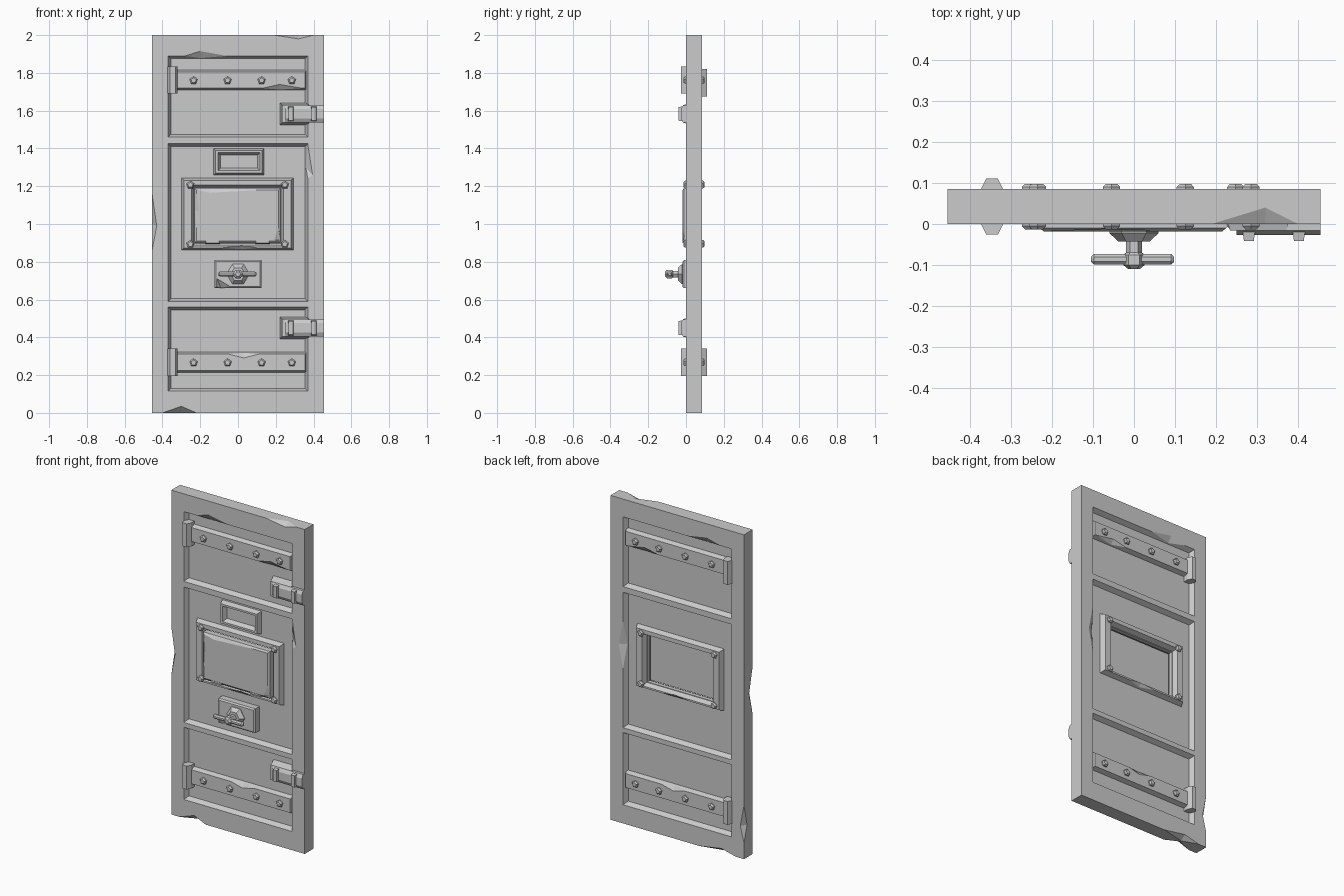
import bpy, bmesh, math
from mathutils import Vector

if "Cube" in bpy.data.objects:
    bpy.data.objects.remove(bpy.data.objects["Cube"], do_unlink=True)

GREY = (0.6, 0.6, 0.6, 1)
metal = bpy.data.materials.new("grey_metal")
metal.use_nodes = True
metal.diffuse_color = GREY
metal.node_tree.nodes["Principled BSDF"].inputs["Base Color"].default_value = GREY

THICK = 0.085      # slab thickness, front face at y = 0
DEPTH = 0.03       # recess depth on each side


def finish(name, bm):
    bmesh.ops.recalc_face_normals(bm, faces=bm.faces)
    mesh = bpy.data.meshes.new(name)
    bm.to_mesh(mesh)
    bm.free()
    mesh.materials.append(metal)
    ob = bpy.data.objects.new(name, mesh)
    bpy.context.collection.objects.link(ob)
    return ob


def loft(name, rings):
    """Closed solid through rings of equal point count."""
    bm = bmesh.new()
    loops = [[bm.verts.new(p) for p in ring] for ring in rings]
    n = len(loops[0])
    for a, b in zip(loops, loops[1:]):
        for i in range(n):
            bm.faces.new((a[i], a[(i + 1) % n], b[(i + 1) % n], b[i]))
    bm.faces.new(loops[0])
    bm.faces.new(loops[-1])
    return finish(name, bm)


def rect(r, y, inset=0):
    x0, x1, z0, z1 = r
    x0, x1, z0, z1 = x0 + inset, x1 - inset, z0 + inset, z1 - inset
    return [(x0, y, z0), (x1, y, z0), (x1, y, z1), (x0, y, z1)]


def disc(x, z, r, y, n):
    angles = [math.pi / 2 + math.tau * i / n for i in range(n)]
    return [(x + r * math.cos(a), y, z + r * math.sin(a)) for a in angles]


def slab_block(name, r, ya, yb, inset):
    """Rectangle r at ya, shrinking by inset at yb."""
    return loft(name, [rect(r, ya), rect(r, yb, inset)])


def cut(target, cutter):
    cutter.hide_render = True
    mod = target.modifiers.new("cut", "BOOLEAN")
    mod.operation, mod.solver, mod.object = "DIFFERENCE", "EXACT", cutter
    bpy.context.view_layer.objects.active = target
    bpy.ops.object.modifier_apply(modifier=mod.name)
    bpy.data.objects.remove(cutter, do_unlink=True)


def chip(target, a, b, p, q):
    """Knock a chip off edge a-b, reaching p and q on its two faces."""
    a, b, p, q = map(Vector, (a, b, p, q))
    out = (a + b) - (p + q) / 2
    bm = bmesh.new()
    for v in (a, b, p, q, out):
        bm.verts.new(v)
    bmesh.ops.convex_hull(bm, input=bm.verts)
    cut(target, finish("chip_cutter", bm))


def bolt(name, x, z, y, tip, r=0.022):
    mid = y + (tip - y) * 0.6
    loft(name, [disc(x, z, r, y, 5), disc(x, z, r, mid, 5), disc(x, z, r * 0.65, tip, 5)])


# Door slab with three recessed panels on each side
W = 0.455
PANELS = [(-0.37, 0.37, 1.46, 1.89), (-0.37, 0.37, 0.59, 1.425), (-0.37, 0.37, 0.115, 0.56)]
WINDOW = (-0.23, 0.225, 0.9, 1.19)
door = slab_block("door_slab", (-W, W, 0, 2), 0, THICK, 0)


def at(side, d):
    """y position at depth d below the front (side 0) or back (side 1) face."""
    return THICK - d if side else d


for side in (0, 1):
    for r in PANELS:
        x0, x1, z0, z1 = r
        e = 0.005
        wide = (x0 - e, x1 + e, z0 - e, z1 + e)
        cut(door, slab_block("panel_cutter", wide, at(side, -0.01), at(side, DEPTH), 0.02))
cut(door, slab_block("window_cutter", WINDOW, -0.02, THICK + 0.02, 0))

# Battered edges of the slab
chip(door, (0.19, 0, 2), (0.4, 0, 2), (0.32, 0, 1.98), (0.32, 0.04, 2))
chip(door, (-0.4, 0, 0), (-0.22, 0, 0), (-0.3, 0, 0.035), (-0.3, 0.04, 0))
chip(door, (-W, 0, 0.86), (-W, 0, 1.16), (-0.43, 0, 0.99), (-W, 0.035, 1.0))
chip(door, (-W, THICK, 0.1), (-W, THICK, 0.33), (-0.43, THICK, 0.2), (-W, 0.055, 0.2))
chip(door, (-0.4, THICK, 0), (-0.15, THICK, 0), (-0.3, THICK, 0.025), (-0.3, 0.05, 0))
chip(door, (-0.28, 0, 1.89), (-0.06, 0, 1.89), (-0.2, 0, 1.915), (-0.2, 0.025, 1.878))
chip(door, (0.37, 0, 1.24), (0.37, 0, 1.42), (0.395, 0, 1.26), (0.358, 0.025, 1.3))
chip(door, (0.37, THICK, 0.95), (0.37, THICK, 1.25), (0.4, THICK, 1.1), (0.358, 0.06, 1.1))
chip(door, (-0.3, THICK, 1.89), (-0.06, THICK, 1.89), (-0.2, THICK, 1.915), (-0.2, 0.06, 1.878))

for side, face in enumerate(("front", "back")):
    top, floor = at(side, 0), at(side, DEPTH + 0.004)

    # Cross straps, each with an end post and bolts
    for level, zc in (("upper", 1.762), ("lower", 0.268)):
        strap = slab_block(f"{face}_{level}_strap", (-0.34, 0.366, zc - 0.055, zc + 0.055),
                           floor, at(side, 0.002), 0.012)
        ytop, ydeep = at(side, 0.002), at(side, 0.022)
        if level == "upper":
            z = zc - 0.043
            chip(strap, (0.13, ytop, z), (0.34, ytop, z), (0.22, ytop, z + 0.02), (0.22, ydeep, z - 0.008))
        else:
            z = zc + 0.043
            chip(strap, (-0.05, ytop, z), (0.11, ytop, z), (0.03, ytop, z - 0.02), (0.03, ydeep, z + 0.008))
        for i, x in enumerate((-0.235, -0.055, 0.125, 0.285)):
            bolt(f"{face}_{level}_strap_bolt_{i + 1}", x, zc - 0.002, at(side, 0.006), at(side, -0.013))
        profile = [(-0.373, DEPTH), (-0.373, 0), (-0.36, -0.026),
                   (-0.332, -0.026), (-0.319, 0), (-0.319, DEPTH)]
        zs = zc - 0.014 * side * (level == "upper")
        loft(f"{face}_{level}_strap_post",
             [[(x, at(side, d), zs + h) for x, d in profile] for h in (-0.072, 0.072)])

    # Window frame with corner bolts
    frame = slab_block(f"{face}_window_frame", (-0.3, 0.295, 0.86, 1.245), floor, top, 0.014)
    cut(frame, slab_block("frame_cutter", (-0.25, 0.245, 0.88, 1.21), at(side, -0.01),
                          at(side, DEPTH + 0.02), 0.025))
    chip(frame, (-0.08, top, 0.874), (0.1, top, 0.874), (0.02, top, 0.888), (0.02, at(side, 0.02), 0.865))
    for i, x in enumerate((-0.252, 0.248)):
        for j, z in enumerate((0.893, 1.207)):
            bolt(f"{face}_frame_bolt_{i + 1}_{j + 1}", x, z, at(side, 0.006), at(side, -0.013))

# Window shutter, closing the opening from the front
shutter = loft("window_shutter", [rect(WINDOW, 0.025), rect(WINDOW, -0.01), rect(WINDOW, -0.018, 0.01)])
chip(shutter, (-0.22, -0.018, 1.18), (0.12, -0.018, 1.18), (-0.15, -0.018, 1.165), (-0.15, -0.004, 1.19))
chip(shutter, (-0.22, -0.018, 0.97), (-0.22, -0.018, 1.17), (-0.205, -0.018, 1.07), (-0.23, -0.004, 1.07))
chip(shutter, (0.215, -0.018, 0.912), (0.215, -0.018, 0.98), (0.19, -0.018, 0.915), (0.225, -0.005, 0.915))
for name, x in (("left", 0.13), ("right", -0.135)):
    slab_block(f"{name}_shutter_stop", (x - 0.04, x + 0.04, 0.893, 0.915), 0.01, -0.018, 0.006)

# Small framed slot above the window
slot = slab_block("slot_frame", (-0.13, 0.14, 1.258, 1.402), 0.034, 0, 0.012)
cut(slot, slab_block("slot_cutter", (-0.108, 0.118, 1.28, 1.38), -0.004, 0.026, 0.016))

# Lock plate, collar, spindle and turning handle
ZL = 0.735
plate = loft("lock_plate", [rect((-0.125, 0.125, 0.66, 0.81), y, i)
                            for y, i in ((0.034, 0), (-0.01, 0), (-0.018, 0.008))])
chip(plate, (-0.117, -0.018, 0.668), (-0.04, -0.018, 0.668), (-0.11, -0.018, 0.71), (-0.09, 0.01, 0.66))


def hex_ring(r, y):
    return [(x, y, z) for x, z in ((r * math.cos(i * math.pi / 3), ZL + r * math.sin(i * math.pi / 3))
                                   for i in range(6))]


loft("lock_collar", [hex_ring(0.06, -0.01), hex_ring(0.06, -0.022), hex_ring(0.038, -0.043)])
loft("handle_spindle", [hex_ring(0.02, -0.03), hex_ring(0.02, -0.07), hex_ring(0.026, -0.075),
                        hex_ring(0.026, -0.1), hex_ring(0.014, -0.11)])


def bar_ring(x, r):
    angles = [math.tau * (i + 0.5) / 8 for i in range(8)]
    return [(x, -0.086 + r * math.cos(a), ZL + r * math.sin(a)) for a in angles]


loft("handle_bar", [bar_ring(x, r) for x, r in ((-0.105, 0.007), (-0.097, 0.014), (-0.03, 0.014),
                                               (0.03, 0.014), (0.09, 0.014), (0.098, 0.007))])

# Hinges on the left edge of the front
for level, zc in (("upper", 1.583), ("lower", 0.45)):
    slab_block(f"{level}_hinge_base", (0.22, 0.385, zc - 0.06, zc + 0.06), 0.034, -0.016, 0.014)
    loft(f"{level}_hinge_leaf", [[(x, 0.01, zc - 0.045), (x, -0.016, zc - 0.045), (x, -0.027, zc - 0.025),
                                  (x, -0.027, zc + 0.025), (x, -0.016, zc + 0.045), (x, 0.01, zc + 0.045)]
                                 for x in (0.25, W)])
    for i, x in enumerate((0.28, 0.402)):
        slab_block(f"{level}_hinge_clamp_{i + 1}", (x - 0.016, x + 0.016, zc - 0.04, zc + 0.04),
                   -0.012, -0.041, 0.004)
